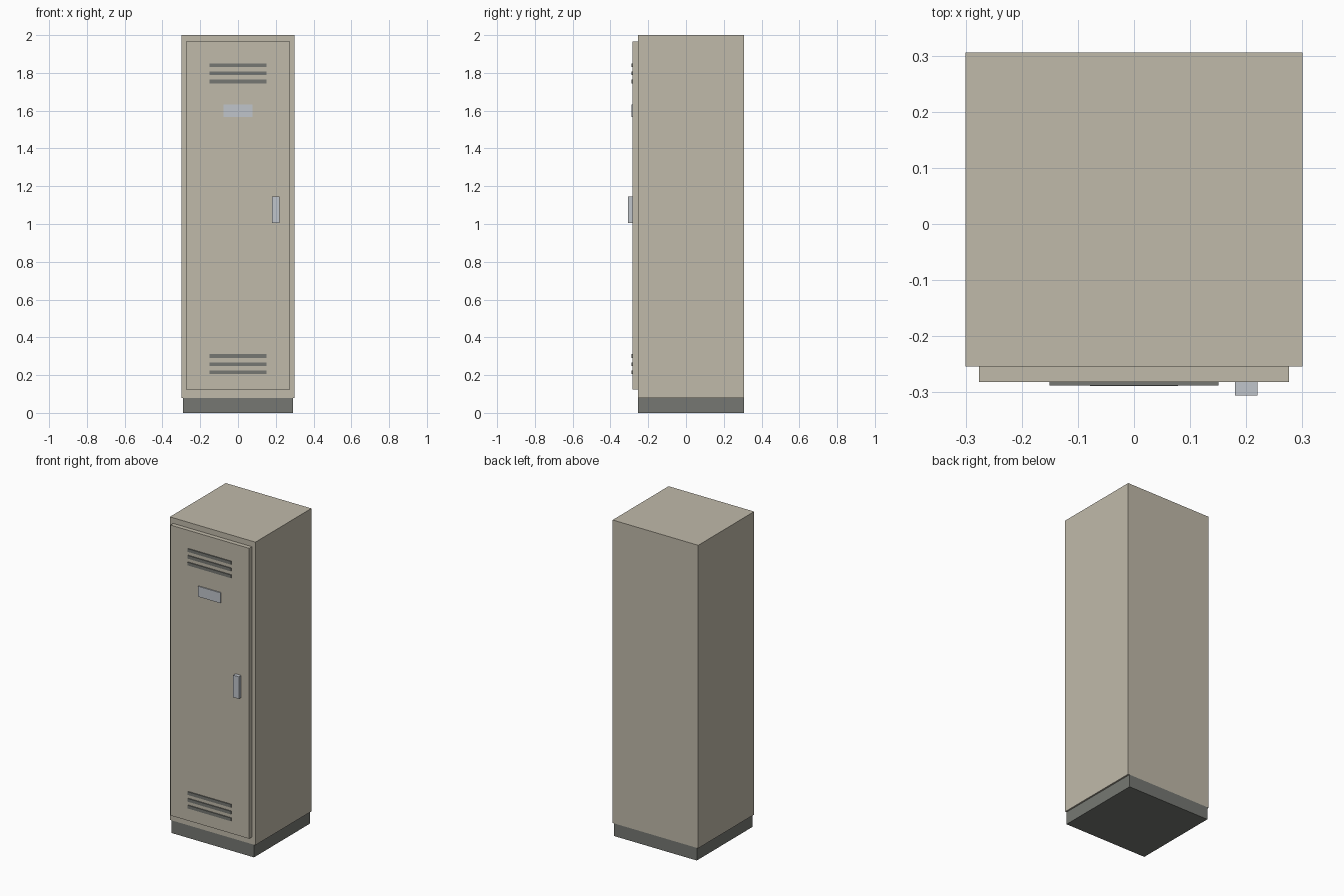
import bpy

default = bpy.data.objects.get("Cube")
if default:
    bpy.data.objects.remove(default, do_unlink=True)


def make_material(name, colour):
    mat = bpy.data.materials.new(name)
    mat.use_nodes = True
    mat.diffuse_color = (*colour, 1)
    bsdf = next(n for n in mat.node_tree.nodes if n.type == 'BSDF_PRINCIPLED')
    bsdf.inputs["Base Color"].default_value = (*colour, 1)
    return mat


beige = make_material("beige_paint", (0.53, 0.49, 0.40))
charcoal = make_material("charcoal_grey", (0.18, 0.187, 0.17))
steel = make_material("pale_steel", (0.53, 0.56, 0.60))


def box(name, x, y, z, mat):
    """Box spanning the given (low, high) range on each axis."""
    spans = (x, y, z)
    bpy.ops.mesh.primitive_cube_add(size=1, location=[(a + b) / 2 for a, b in spans])
    obj = bpy.context.object
    obj.name = name
    obj.scale = [b - a for a, b in spans]
    bpy.ops.object.transform_apply(location=False, rotation=False, scale=True)
    obj.data.materials.append(mat)
    return obj


BACK, FRONT = 0.306, -0.254
DOOR = FRONT - 0.028

# Cabinet on its plinth
box("plinth", (-0.29, 0.29), (FRONT, BACK), (0, 0.08), charcoal)
box("cabinet", (-0.3, 0.3), (FRONT, BACK), (0.08, 2), beige)

# Door with label plate and handle
box("door", (-0.276, 0.276), (DOOR, FRONT), (0.125, 1.965), beige)
box("label_plate", (-0.078, 0.078), (DOOR - 0.007, DOOR), (1.567, 1.633), steel)
box("handle", (0.18, 0.22), (-0.306, DOOR), (1.005, 1.145), steel)

# Vent slats, three at the top and three at the bottom
for group, middle in (("upper", 1.798), ("lower", 0.258)):
    for i in (-1, 0, 1):
        z = middle + i * 0.043
        box(f"{group}_vent_{i + 2}", (-0.151, 0.151), (DOOR - 0.006, DOOR),
            (z - 0.01, z + 0.01), charcoal)
